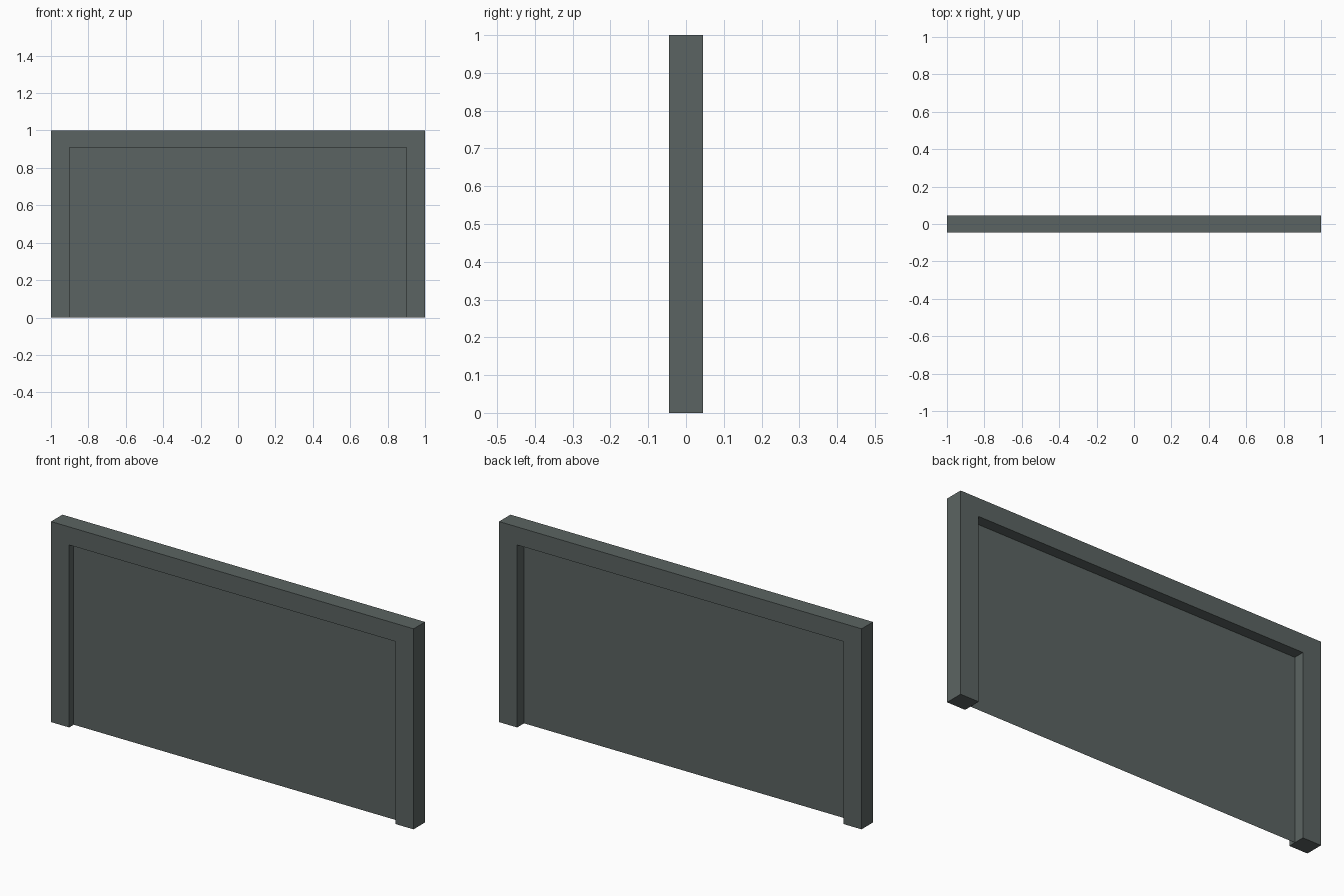
import bpy
import bmesh

old = bpy.data.objects.get("Cube")
if old:
    bpy.data.objects.remove(old, do_unlink=True)

HALF_W, HALF_D, HEIGHT = 1.0, 0.045, 1.0
INNER_X, INNER_Z = 0.90, 0.91
PANEL_Y = -0.009

# Single slate grey finish
slate = bpy.data.materials.new("slate_grey")
slate.use_nodes = True
colour = (0.105, 0.127, 0.122, 1)
slate.diffuse_color = colour
slate.node_tree.nodes["Principled BSDF"].inputs["Base Color"].default_value = colour


def flat_part(name, outline, y, depth=0):
    """Build an x-z outline at y, extruded backwards by depth."""
    bm = bmesh.new()
    face = bm.faces.new([bm.verts.new((x, y, z)) for x, z in outline])
    if depth:
        moved = bmesh.ops.extrude_face_region(bm, geom=[face], use_keep_orig=True)
        verts = [g for g in moved["geom"] if isinstance(g, bmesh.types.BMVert)]
        bmesh.ops.translate(bm, verts=verts, vec=(0, depth, 0))
        bmesh.ops.recalc_face_normals(bm, faces=bm.faces)
    mesh = bpy.data.meshes.new(name)
    bm.to_mesh(mesh)
    bm.free()
    mesh.materials.append(slate)
    obj = bpy.data.objects.new(name, mesh)
    bpy.context.collection.objects.link(obj)
    return obj


# Frame: two posts and a lintel in one piece, open at the bottom
right_half = [(-INNER_X, INNER_Z), (-INNER_X, 0), (-HALF_W, 0), (-HALF_W, HEIGHT)]
left_half = [(-x, z) for x, z in reversed(right_half)]
flat_part("frame", right_half + left_half, -HALF_D, 2 * HALF_D)

# Thin sheet recessed from both sides of the frame
flat_part("panel", [(-INNER_X, 0), (INNER_X, 0), (INNER_X, INNER_Z), (-INNER_X, INNER_Z)], PANEL_Y)
